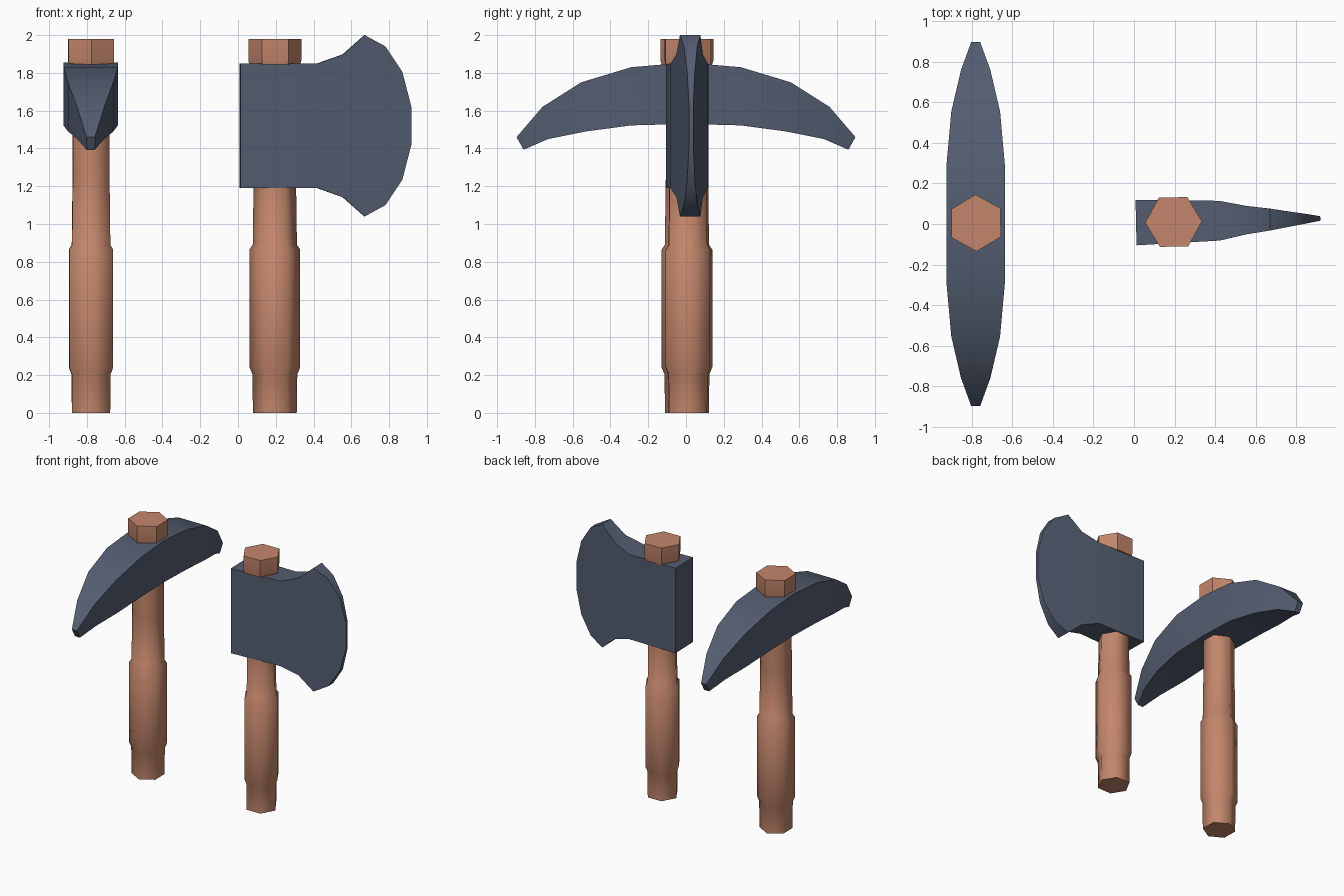
import bpy, bmesh, math
from mathutils import Matrix, Vector

if "Cube" in bpy.data.objects:
    bpy.data.objects.remove(bpy.data.objects["Cube"])


def material(name, color):
    m = bpy.data.materials.new(name)
    m.diffuse_color = (*color, 1)
    m.use_nodes = True
    m.node_tree.nodes["Principled BSDF"].inputs["Base Color"].default_value = m.diffuse_color
    return m


WOOD = material("warm wood", (0.55, 0.24, 0.148))
STEEL = material("blue grey steel", (0.088, 0.110, 0.165))


def loft(name, rings, mat, smooth_angle, matrix=Matrix()):
    """Skin a row of equal-count closed rings and cap both ends."""
    bm = bmesh.new()
    loops = [[bm.verts.new(Vector(p)) for p in ring] for ring in rings]
    n = len(loops[0])
    for a, b in zip(loops, loops[1:]):
        for i in range(n):
            j = (i + 1) % n
            bm.faces.new((a[i], a[j], b[j], b[i]))
    bm.faces.new(loops[0])
    bm.faces.new(loops[-1])
    bmesh.ops.recalc_face_normals(bm, faces=bm.faces)
    mesh = bpy.data.meshes.new(name)
    bm.to_mesh(mesh)
    bm.free()
    mesh.materials.append(mat)
    ob = bpy.data.objects.new(name, mesh)
    ob.matrix_world = matrix
    bpy.context.collection.objects.link(ob)
    bpy.ops.object.select_all(action='DESELECT')
    ob.select_set(True)
    bpy.context.view_layer.objects.active = ob
    bpy.ops.object.shade_smooth_by_angle(angle=math.radians(smooth_angle))
    return ob


def hexagon(r, z, turn):
    return [(r * math.cos(turn + i * math.pi / 3),
             r * math.sin(turn + i * math.pi / 3), z) for i in range(6)]


# Handles: six-sided shaft with a thicker grip, and a knob on top (radius, z)
SHAFT = [(0.116, 0), (0.119, 0.205), (0.134, 0.24), (0.134, 0.865),
         (0.117, 0.89), (0.112, 1.25), (0.110, 1.86)]
KNOB = [(0.134, 1.845), (0.140, 1.865), (0.140, 1.98)]


def handle(prefix, x, y, turn):
    m = Matrix.Translation((x, y, 0))
    t = math.radians(turn)
    loft(prefix + "_handle", [hexagon(r, z, t) for r, z in SHAFT], WOOD, 65, m)
    loft(prefix + "_knob", [hexagon(r, z, t) for r, z in KNOB], WOOD, 30, m)


handle("pickaxe", -0.778, 0.005, 91)
handle("axe", 0.195, 0.01, 1.3)

# Pickaxe head: half profile (y top, z top, y bottom, z bottom, half width), mirrored
PICK = [(0, 1.855, 0, 1.53, 0.145), (0.29, 1.83, 0.29, 1.522, 0.144),
        (0.555, 1.75, 0.53, 1.49, 0.120), (0.76, 1.62, 0.73, 1.45, 0.072),
        (0.897, 1.46, 0.86, 1.393, 0.022)]


def pick_ring(s, yt, zt, yb, zb, w):
    return [(-w, s * yt, zt), (w, s * yt, zt), (w, s * yb, zb), (-w, s * yb, zb)]


rings = [pick_ring(-1, *p) for p in PICK[:0:-1]] + [pick_ring(1, *p) for p in PICK]
loft("pickaxe_head", rings, STEEL, 30, Matrix.Translation((-0.78, 0, 0)))

# Axe head: stations along x (x, half height, half thickness), slightly turned
AXE = [(0, 0.33, 0.112), (0.41, 0.33, 0.098), (0.545, 0.378, 0.070),
       (0.66, 0.48, 0.054), (0.77, 0.42, 0.035), (0.86, 0.285, 0.020),
       (0.908, 0.10, 0.011)]
rings = [[(x, -t, h), (x, t, h), (x, t, -h), (x, -t, -h)] for x, h, t in AXE]
loft("axe_head", rings, STEEL, 30,
     Matrix.Translation((0.01, 0.007, 1.52)) @ Matrix.Rotation(math.radians(1.3), 4, 'Z'))
